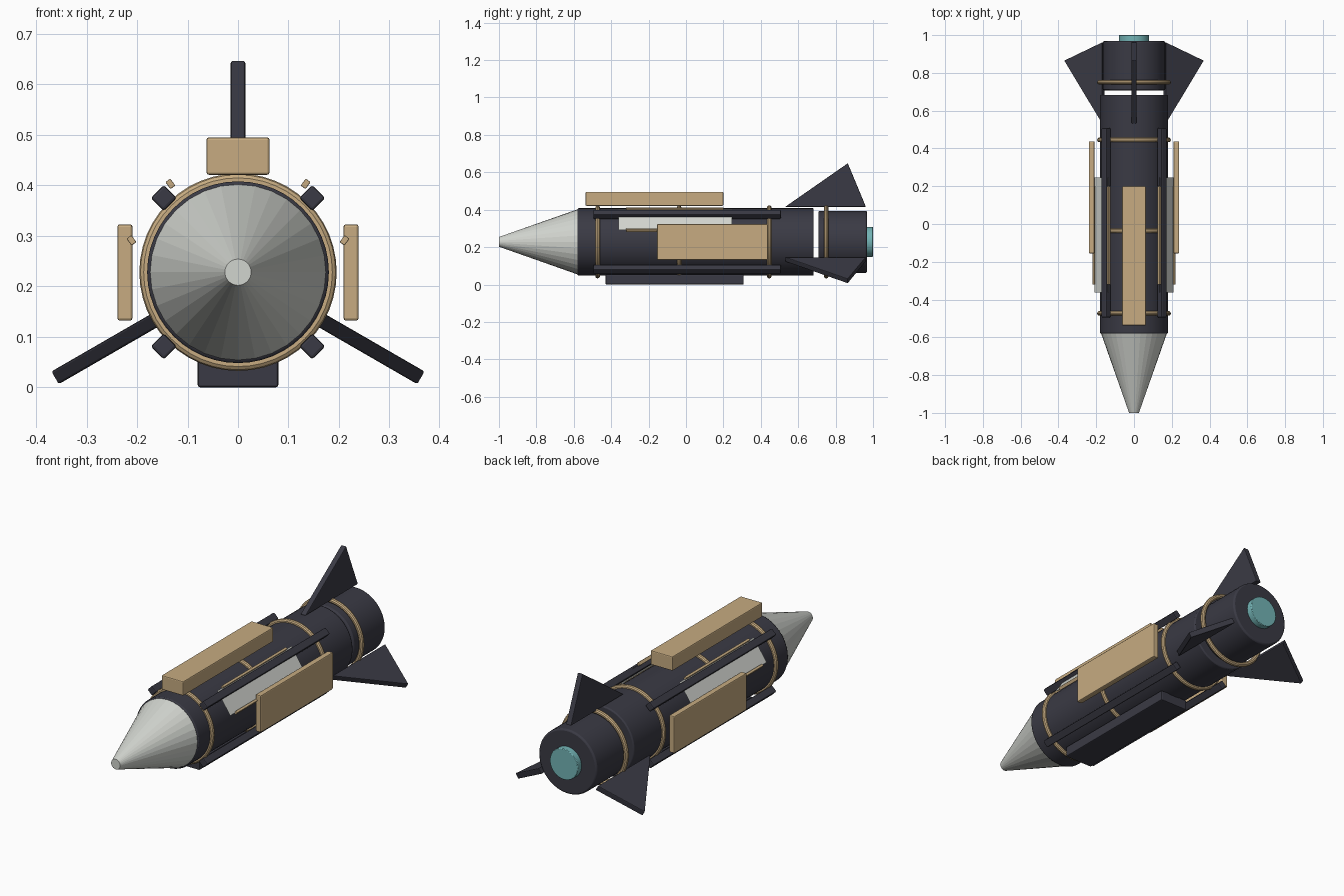
import bpy, bmesh, math
from mathutils import Matrix, Vector

if "Cube" in bpy.data.objects:
    bpy.data.objects.remove(bpy.data.objects["Cube"])

AXIS_Z = 0.228  # height of the hull's long axis


def material(name, rgb):
    m = bpy.data.materials.new(name)
    m.diffuse_color = (*rgb, 1)
    m.use_nodes = True
    m.node_tree.nodes["Principled BSDF"].inputs["Base Color"].default_value = m.diffuse_color
    return m


DARK = material("dark slate", (0.042, 0.042, 0.058))
TAN = material("tan", (0.57, 0.41, 0.22))
PALE = material("pale grey", (0.64, 0.66, 0.62))
TEAL = material("teal", (0.17, 0.45, 0.46))


def finish(name, bm, mat, bevel=0, smooth=False, matrix=None):
    if matrix is not None:
        bm.transform(matrix)
    bmesh.ops.recalc_face_normals(bm, faces=bm.faces)
    mesh = bpy.data.meshes.new(name)
    bm.to_mesh(mesh)
    bm.free()
    mesh.materials.append(mat)
    ob = bpy.data.objects.new(name, mesh)
    bpy.context.collection.objects.link(ob)
    if bevel:
        mod = ob.modifiers.new("bevel", 'BEVEL')
        mod.width, mod.segments = bevel, 2
        mod.limit_method, mod.angle_limit = 'ANGLE', math.radians(40)
    if smooth:
        bpy.ops.object.select_all(action='DESELECT')
        ob.select_set(True)
        bpy.context.view_layer.objects.active = ob
        bpy.ops.object.shade_smooth_by_angle(angle=math.radians(35))
    return ob


def radial(angle):
    """Turns +x to the given angle around the hull axis, in degrees."""
    return Matrix.Translation((0, 0, AXIS_Z)) @ Matrix.Rotation(-math.radians(angle), 4, 'Y')


def box(name, x, y, z, mat, bevel=0.005, matrix=None):
    bm = bmesh.new()
    bmesh.ops.create_cube(bm, size=1)
    for v in bm.verts:
        v.co = [lo + (c + 0.5) * (hi - lo) for c, (lo, hi) in zip(v.co, (x, y, z))]
    return finish(name, bm, mat, bevel, matrix=matrix)


def drum(name, y0, y1, r0, r1, mat, bevel=0, smooth=True, sides=48):
    bm = bmesh.new()
    bmesh.ops.create_cone(bm, cap_ends=True, segments=sides, radius1=r0, radius2=r1, depth=y1 - y0)
    place = Matrix.Translation((0, (y0 + y1) / 2, AXIS_Z)) @ Matrix.Rotation(-math.pi / 2, 4, 'X')
    return finish(name, bm, mat, bevel, smooth, place)


def hoop(name, y, major, minor, mat, n=48, m=10):
    bm = bmesh.new()
    rows = []
    for i in range(n):
        a = 2 * math.pi * i / n
        row = []
        for j in range(m):
            b = 2 * math.pi * j / m
            r = major + minor * math.cos(b)
            row.append(bm.verts.new((r * math.cos(a), y + minor * math.sin(b), AXIS_Z + r * math.sin(a))))
        rows.append(row)
    for i in range(n):
        p, q = rows[i], rows[(i + 1) % n]
        for j in range(m):
            k = (j + 1) % m
            bm.faces.new((p[j], p[k], q[k], q[j]))
    return finish(name, bm, mat, smooth=True)


def fin(name, angle):
    outline = [(0.187, 0.53), (0.42, 0.865), (0.187, 0.962)]
    bm = bmesh.new()
    face = bm.faces.new([bm.verts.new((r, y, -0.0145)) for r, y in outline])
    ext = bmesh.ops.extrude_face_region(bm, geom=[face])
    verts = [g for g in ext["geom"] if isinstance(g, bmesh.types.BMVert)]
    bmesh.ops.translate(bm, verts=verts, vec=(0, 0, 0.029))
    return finish(name, bm, DARK, 0.004, matrix=radial(angle))


# Hull, nose, tail and engine
drum("nose_cone", -1.0, -0.58, 0.026, 0.174, PALE, smooth=False, sides=32)
drum("hull", -0.58, 0.683, 0.18, 0.18, DARK, bevel=0.006)
drum("tail_section", 0.708, 0.968, 0.166, 0.166, DARK, bevel=0.008)
drum("engine_disc", 0.96, 1.0, 0.08, 0.08, TEAL, bevel=0.003)

# Bands around the hull and tail
for i, y in enumerate((-0.473, -0.037, 0.445, 0.75)):
    hoop(f"band_{i + 1}", y, 0.183, 0.0125, TAN)

# Top and bottom equipment boxes
box("top_box", (-0.0625, 0.0625), (-0.537, 0.2), (0.421, 0.495), TAN)
box("bottom_box", (-0.08, 0.08), (-0.43, 0.308), (0.0, 0.054), DARK)

# Lengthwise rails
for i, a in enumerate((45, 135, 225, 315)):
    box(f"rail_{i + 1}", (0.19, 0.226), (-0.495, 0.507), (-0.0185, 0.0185), DARK, matrix=radial(a))

# Three fins
for name, a in (("top_fin", 90), ("left_fin", 210), ("right_fin", 330)):
    fin(name, a)

# Side armour panels, thin pale sheets and their trim strips
for side, s in (("right", 1), ("left", -1)):
    mirror = Matrix.Diagonal((s, 1, 1, 1))
    box(f"{side}_panel", (0.209, 0.239), (-0.155, 0.437), (0.132, 0.323), TAN, matrix=mirror)
    bm = bmesh.new()
    bm.faces.new([bm.verts.new(c) for c in ((0.208, -0.362, -0.066), (0.208, 0.245, -0.066),
                                            (0.208, 0.245, 0.066), (0.208, -0.362, 0.066))])
    sheet = finish(f"{side}_pale_sheet", bm, PALE, matrix=mirror @ radial(34.5))
    if sheet.data.polygons[0].normal.z < 0:
        sheet.data.flip_normals()
    for edge, x, z in (("lower", 0.211, 0.291), ("upper", 0.134, 0.403)):
        place = mirror @ Matrix.Translation((x, 0, z)) @ Matrix.Rotation(-math.radians(54), 4, 'Y')
        box(f"{side}_{edge}_strip", (-0.0085, 0.0085), (-0.32, 0.2), (-0.006, 0.006), TAN, 0.002, place)
